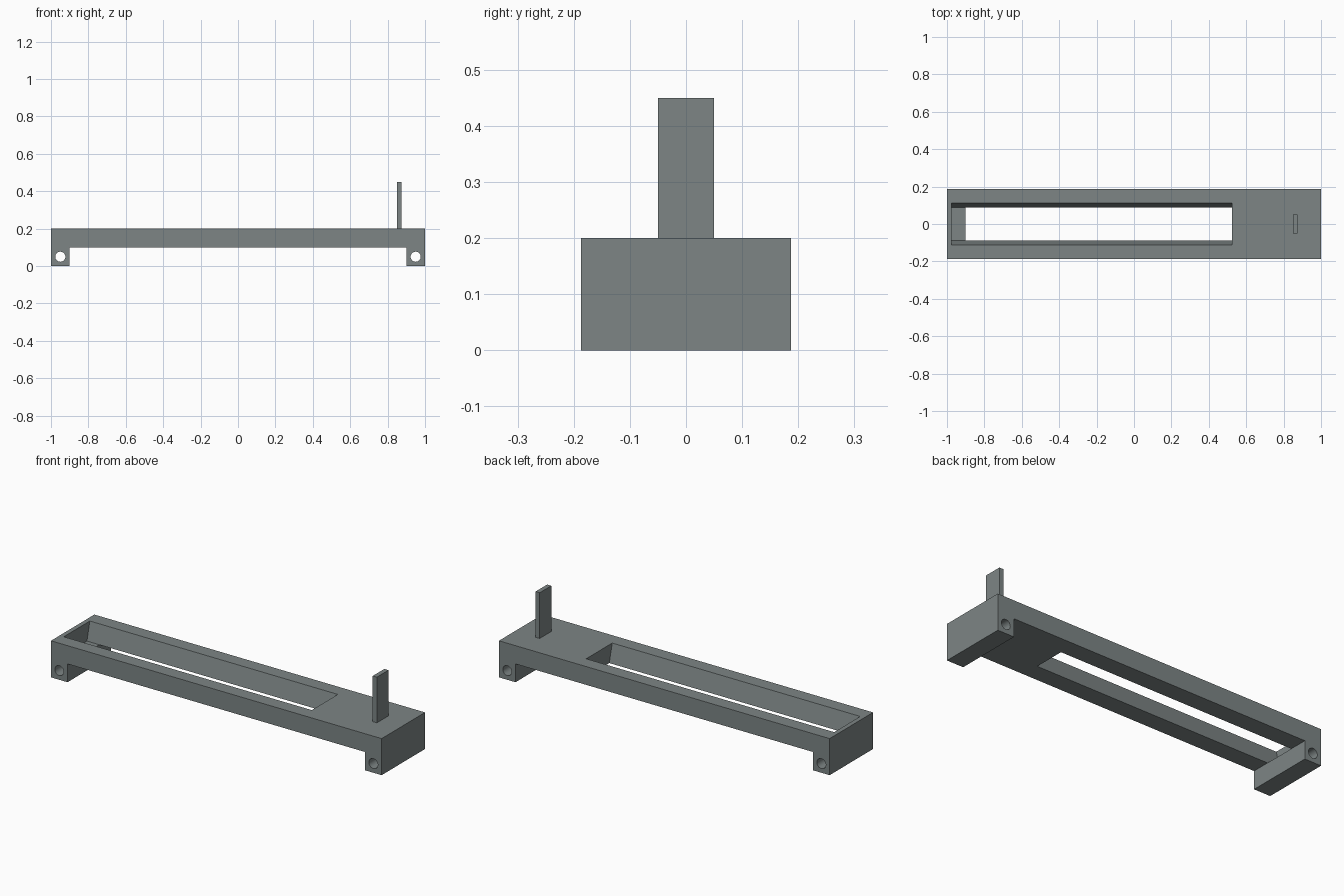
import bpy, bmesh
from mathutils import Matrix

if "Cube" in bpy.data.objects:
    bpy.data.objects.remove(bpy.data.objects["Cube"])

grey = bpy.data.materials.new("slate grey")
grey.diffuse_color = (0.205, 0.235, 0.235, 1)
grey.use_nodes = True
grey.node_tree.nodes["Principled BSDF"].inputs["Base Color"].default_value = grey.diffuse_color


def prism(name, rings):
    """Solid skinned between two matching rings of points."""
    bm = bmesh.new()
    a, b = [[bm.verts.new(p) for p in r] for r in rings]
    n = len(a)
    bm.faces.new(a)
    bm.faces.new(b)
    for i in range(n):
        j = (i + 1) % n
        bm.faces.new((a[i], a[j], b[j], b[i]))
    bmesh.ops.recalc_face_normals(bm, faces=bm.faces)
    me = bpy.data.meshes.new(name)
    bm.to_mesh(me)
    bm.free()
    ob = bpy.data.objects.new(name, me)
    bpy.context.collection.objects.link(ob)
    me.materials.append(grey)
    return ob


def cut(target, cutter):
    """Subtract the cutter, then discard it."""
    mod = target.modifiers.new("cut", "BOOLEAN")
    mod.operation = "DIFFERENCE"
    mod.solver = "EXACT"
    mod.object = cutter
    bpy.context.view_layer.objects.active = target
    bpy.ops.object.modifier_apply(modifier=mod.name)
    bpy.data.objects.remove(cutter)


def rect(x0, x1, w, z):
    return [(x0, -w, z), (x1, -w, z), (x1, w, z), (x0, w, z)]


# Bridge-shaped frame: deck with a foot at each end
W = 0.1875
side = [(-1, 0), (-0.9, 0), (-0.9, 0.1), (0.9, 0.1),
        (0.9, 0), (1, 0), (1, 0.2), (-1, 0.2)]
frame = prism("frame", [[(x, y, z) for x, z in side] for y in (-W, W)])

# Long slot with side walls that lean inwards towards the bottom
X0, X1 = -0.975, 0.525
slope = 0.025 / 0.1
cut(frame, prism("slot_cutter", [rect(X0, X1, 0.0875, 0.1),
                                 rect(X0, X1, 0.1125 + slope * 0.05, 0.25)]))
cut(frame, prism("slot_bottom_cutter", [rect(-0.9, X1, 0.0875, 0.05),
                                        rect(-0.9, X1, 0.0875, 0.101)]))

# Round pin holes through both feet
for x in (-0.95, 0.95):
    bm = bmesh.new()
    bmesh.ops.create_cone(bm, cap_ends=True, segments=32, radius1=0.027,
                          radius2=0.027, depth=1,
                          matrix=Matrix.Translation((x, 0, 0.05))
                          @ Matrix.Rotation(1.5707963, 4, "X"))
    me = bpy.data.meshes.new("hole_cutter")
    bm.to_mesh(me)
    bm.free()
    me.materials.append(grey)
    hole = bpy.data.objects.new("hole_cutter", me)
    bpy.context.collection.objects.link(hole)
    cut(frame, hole)

# Smooth hole walls, sharp everywhere else
bpy.ops.object.select_all(action="DESELECT")
frame.select_set(True)
bpy.context.view_layer.objects.active = frame
bpy.ops.object.shade_smooth_by_angle(angle=0.5)

# Upright flat tab on the deck
prism("upright_tab", [rect(0.85, 0.875, 0.05, 0.2), rect(0.85, 0.875, 0.05, 0.45)])
